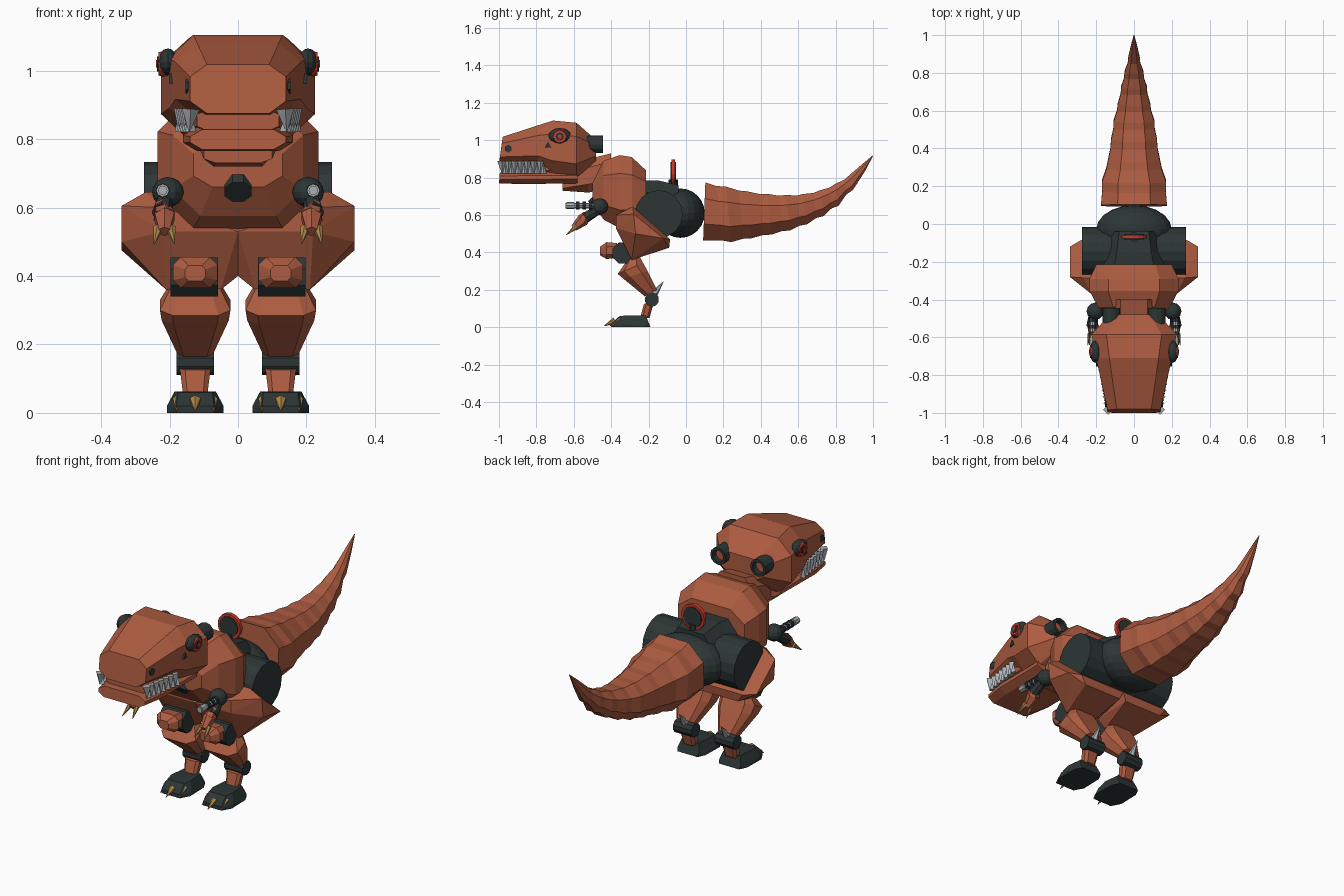
import bpy, bmesh, math
from mathutils import Vector, Matrix

if "Cube" in bpy.data.objects:
    bpy.data.objects.remove(bpy.data.objects["Cube"])


def material(name, rgb):
    m = bpy.data.materials.new(name)
    m.diffuse_color = (*rgb, 1)
    m.use_nodes = True
    m.node_tree.nodes["Principled BSDF"].inputs["Base Color"].default_value = m.diffuse_color
    return m


RUST = material("rust_orange", (0.42, 0.107, 0.052))
DARK = material("dark_slate", (0.026, 0.036, 0.036))
RED = material("signal_red", (0.62, 0.04, 0.02))
GOLD = material("claw_gold", (0.42, 0.24, 0.07))
STEEL = material("steel_grey", (0.40, 0.43, 0.46))


def finish(bm, name, mats, mirror=False):
    bmesh.ops.recalc_face_normals(bm, faces=bm.faces)
    me = bpy.data.meshes.new(name)
    bm.to_mesh(me)
    bm.free()
    for m in (mats if isinstance(mats, list) else [mats]):
        me.materials.append(m)
    ob = bpy.data.objects.new(name, me)
    bpy.context.collection.objects.link(ob)
    if mirror:
        ob.modifiers.new("mirror", "MIRROR").use_mirror_merge = False
    return ob


def loft(name, rings, mat, cx=0, k=0.25, kx=0.35, mirror=False):
    """Chamfered-box sections; each ring is (y, z) bottom, (y, z) top, half width."""
    bm = bmesh.new()
    loops = []
    for y0, z0, y1, z1, w in rings:
        outline = [(-1 + kx, 0), (1 - kx, 0), (1, k), (1, 1 - k),
                   (1 - kx, 1), (-1 + kx, 1), (-1, 1 - k), (-1, k)]
        loops.append([bm.verts.new((cx + a * w, y0 + (y1 - y0) * t, z0 + (z1 - z0) * t))
                      for a, t in outline])
    for a, b in zip(loops, loops[1:]):
        for i in range(8):
            j = (i + 1) % 8
            bm.faces.new((a[i], a[j], b[j], b[i]))
    bm.faces.new(loops[0])
    bm.faces.new(loops[-1])
    return finish(bm, name, mat, mirror)


def add_rod(bm, p, q, r1, r2, n, spin=0):
    p, q = Vector(p), Vector(q)
    rot = (q - p).to_track_quat('Z', 'Y').to_matrix().to_4x4()
    mat = Matrix.Translation((p + q) / 2) @ rot @ Matrix.Rotation(spin, 4, 'Z')
    bmesh.ops.create_cone(bm, cap_ends=True, segments=n, radius1=r1, radius2=r2,
                          depth=(q - p).length, matrix=mat)


def rods(name, items, mat, n=12, mirror=False, spin=0):
    """Several cylinders or cones: (start, end, start radius, end radius)."""
    bm = bmesh.new()
    for p, q, r1, r2 in items:
        add_rod(bm, p, q, r1, r2, n, spin)
    return finish(bm, name, mat, mirror)


def ball(name, c, s, mat, mirror=False, u=14, v=8):
    bm = bmesh.new()
    bmesh.ops.create_uvsphere(bm, u_segments=u, v_segments=v, radius=1,
                              matrix=Matrix.Translation(c) @ Matrix.Diagonal((*s, 1)))
    return finish(bm, name, mat, mirror)


def hull(name, pts, mat, mirror=False):
    bm = bmesh.new()
    for p in pts:
        bm.verts.new(p)
    bmesh.ops.convex_hull(bm, input=bm.verts)
    bmesh.ops.delete(bm, geom=[v for v in bm.verts if not v.link_faces], context='VERTS')
    bmesh.ops.dissolve_limit(bm, angle_limit=0.03, verts=bm.verts, edges=bm.edges)
    return finish(bm, name, mat, mirror)


# Head, jaw and neck
loft("head", [(-1.0, .875, -.98, 1.018, .14), (-.79, .862, -.79, 1.08, .183),
              (-.72, .82, -.71, 1.105, .20), (-.585, .80, -.585, 1.093, .225),
              (-.48, .89, -.48, 1.0, .13)], RUST)
loft("lower_jaw", [(-1.0, .77, -.995, .828, .14), (-.88, .765, -.88, .835, .16),
                   (-.58, .77, -.58, .835, .16)], RUST, k=.35, kx=.25)
loft("mouth_core", [(-.96, .82, -.96, .89, .12), (-.7, .82, -.7, .89, .15)], RUST)
loft("neck", [(-.66, .73, -.66, .78, .10), (-.52, .72, -.52, .90, .11),
              (-.40, .75, -.40, .93, .11)], RUST)

# Teeth along both sides of the mouth
teeth = []
for i in range(7):
    y, x = -.983 + i * .034, .138 + i * .005
    r = .026 if i == 0 else .019
    teeth.append(((x, y, .888), (x + .004, y, .822), r, .002))
    teeth.append(((x, y + .017, .822), (x + .004, y + .017, .872), .017, .002))
rods("teeth", teeth, STEEL, n=4, mirror=True)

# Eyes, nostrils and cheek marks
ball("eye_pod", (.205, -.675, 1.025), (.03, .06, .04), DARK, True)
rods("eye_ring", [((.215, -.675, 1.02), (.233, -.675, 1.02), .038, .034)], RED, mirror=True)
rods("eye_iris", [((.22, -.675, 1.02), (.236, -.675, 1.02), .022, .022)], DARK, mirror=True)
rods("eye_pupil", [((.225, -.675, 1.02), (.239, -.675, 1.02), .011, .011)], RED, 8, True)
rods("nostril", [((.135, -.95, .955), (.153, -.95, .955), .021, .021)], DARK, 6, True)
rods("cheek_mark", [((.18, -.737, .972), (.202, -.737, .972), .02, .02)], DARK, 3, True)

# Hollow pipes behind the head
bm = bmesh.new()
add_rod(bm, (.12, -.54, .978), (.12, -.445, .978), .046, .046, 12)
end = max(bm.faces, key=lambda f: f.calc_center_median().y)
bmesh.ops.inset_region(bm, faces=[end], thickness=.014)
ext = bmesh.ops.extrude_discrete_faces(bm, faces=[end])['faces'][0]
bmesh.ops.translate(bm, verts=ext.verts, vec=(0, -.03, 0))
ext.material_index = 1
finish(bm, "head_pipe", [DARK, RUST], True)

# Torso, chest plate and waist
loft("torso", [(-.50, .66, -.50, .79, .13), (-.44, .575, -.44, .89, .19),
               (-.355, .53, -.355, .92, .235), (-.29, .53, -.29, .91, .235),
               (-.215, .60, -.215, .84, .20)], RUST, kx=.42)
rods("chest_plate", [((0, -.45, .69), (0, -.497, .645), .043, .043)], DARK, 8,
     spin=math.pi / 8)
loft("waist", [(-.25, .52, -.25, .785, .17), (-.15, .5, -.15, .785, .14),
               (-.04, .5, -.04, .76, .12)], DARK)
ball("rump", (0, -.03, .61), (.20, .13, .132), DARK, u=20, v=12)

# Round disc on the back
rods("back_disc_rim", [((0, -.078, .828), (0, -.058, .828), .068, .068)], RED, 18)
rods("back_disc_core", [((0, -.083, .828), (0, -.053, .828), .055, .055)], DARK, 18)
rods("back_disc_post", [((0, -.068, .74), (0, -.068, .79), .025, .025)], DARK, 8)

# Tail: tapering segments with slightly flared starts
profile = [(.09, .465, .775, .175), (.22, .455, .752, .170), (.33, .475, .727, .138),
           (.44, .495, .713, .122), (.54, .517, .707, .108), (.63, .55, .712, .086),
           (.72, .595, .732, .068), (.80, .65, .765, .050), (.88, .735, .815, .030),
           (.95, .835, .877, .014), (1.0, .916, .92, .002)]
tail = []
for i, (y, zb, zt, w) in enumerate(profile):
    lean = .07 * (zt - zb) + .25 * max(0, y - .5) * (zt - zb)
    tail.append((y + lean - .02 * (i == 0), zb, y - lean * .3 + .02 * (i == 0), zt, w))
    if i < 8:
        ny, nb, nt, nw = profile[i + 1]
        f = .62
        m = [a + (b - a) * f for a, b in zip((y, zb, zt, w), (ny, nb, nt, nw))]
        lean = .07 * (m[2] - m[1])
        tail.append((m[0] + lean, m[1] + .006, m[0] - lean * .3, m[2] - .006, m[3] - .004))
tail = [tail[0]] + [(y0, z0, min(y1, 1.0), z1, w) for y0, z0, y1, z1, w in tail[1:-1]] \
    + [(1.0, .916, 1.0, .92, .002)]
loft("tail", tail, RUST, k=.28, kx=.5)

# Hips and thighs
rods("hip_drum", [((.08, -.145, .605), (.275, -.145, .605), .128, .128)], DARK, 16, True)
hull("thigh", [(.34, -.28, .605), (.34, -.27, .50), (.34, -.12, .475), (.27, -.285, .645),
               (0, -.285, .645), (.22, -.375, .60), (0, -.375, .53), (.22, -.375, .53),
               (.21, -.29, .36), (.05, -.29, .36), (0, -.29, .40), (.28, -.085, .47),
               (0, -.085, .47), (.25, -.09, .425), (.02, -.09, .425)], RUST, True)

# Knees, shins and ankles
CX = .125
rods("knee_joint", [((.058, -.335, .397), (.197, -.335, .397), .062, .062)], DARK, 8, True,
     math.pi / 8)
loft("knee_cap", [(-.46, .385, -.46, .43, .03), (-.425, .365, -.425, .455, .065),
                  (-.37, .37, -.37, .45, .06)], RUST, CX, mirror=True)
loft("shin", [(-.32, .35, -.25, .385, .075), (-.365, .285, -.23, .345, .103),
              (-.335, .26, -.205, .30, .098), (-.22, .165, -.155, .20, .053)],
     RUST, CX, mirror=True)
rods("ankle_joint", [((.07, -.182, .148), (.18, -.182, .148), .038, .038)], DARK, 10, True)
rods("heel_spike", [((CX, -.18, .165), (CX, -.12, .245), .024, .001)], STEEL, 6, True)
loft("metatarsal", [(-.225, .125, -.17, .14, .045), (-.245, .05, -.195, .05, .035)],
     RUST, CX, mirror=True)

# Feet and toe claws
hull("foot", [(CX + s * a, y, z) for s in (-1, 1) for a, y, z in
              ((.055, -.40, 0), (.083, -.35, 0), (.08, -.23, 0), (.06, -.19, 0),
               (.055, -.40, .02), (.083, -.34, .02), (.05, -.355, .06), (.06, -.31, .063),
               (.05, -.215, .063), (.065, -.20, .02))], DARK, True)
rods("toe_claws", [((CX + d, -.35 - b, .036), (CX + d * 1.1, -.41 - b, .006), .018, .001)
                   for d, b in ((-.05, 0), (0, .03), (.05, 0))], GOLD, 6, True)

# Arms: shoulder, barrel, forearm and finger claws
ball("shoulder", (.205, -.462, .645), (.046, .046, .044), DARK, True, 12, 8)
rods("arm_barrel", [((.22, -.49, .65), (.22, -.645, .65), .014, .014),
                    ((.22, -.60, .65), (.22, -.64, .65), .019, .019)], STEEL, 8, True)
rods("barrel_bands", [((.22, -y, .65), (.22, -y - .018, .65), .021, .021)
                      for y in (.5, .535, .57)], DARK, 8, True)
rods("upper_arm", [((.215, -.48, .62), (.222, -.54, .585), .024, .03)], DARK, 8, True)
rods("forearm", [((.225, -.515, .61), (.215, -.55, .575), .02, .034),
                 ((.215, -.55, .575), (.215, -.60, .53), .034, .018)], RUST, 6, True)
rods("finger_claws", [((.215 + d, -.585, .54), (.215 + d * 1.7, -.642, .492), .015, .001)
                      for d in (-.018, .018)], GOLD, 6, True)
